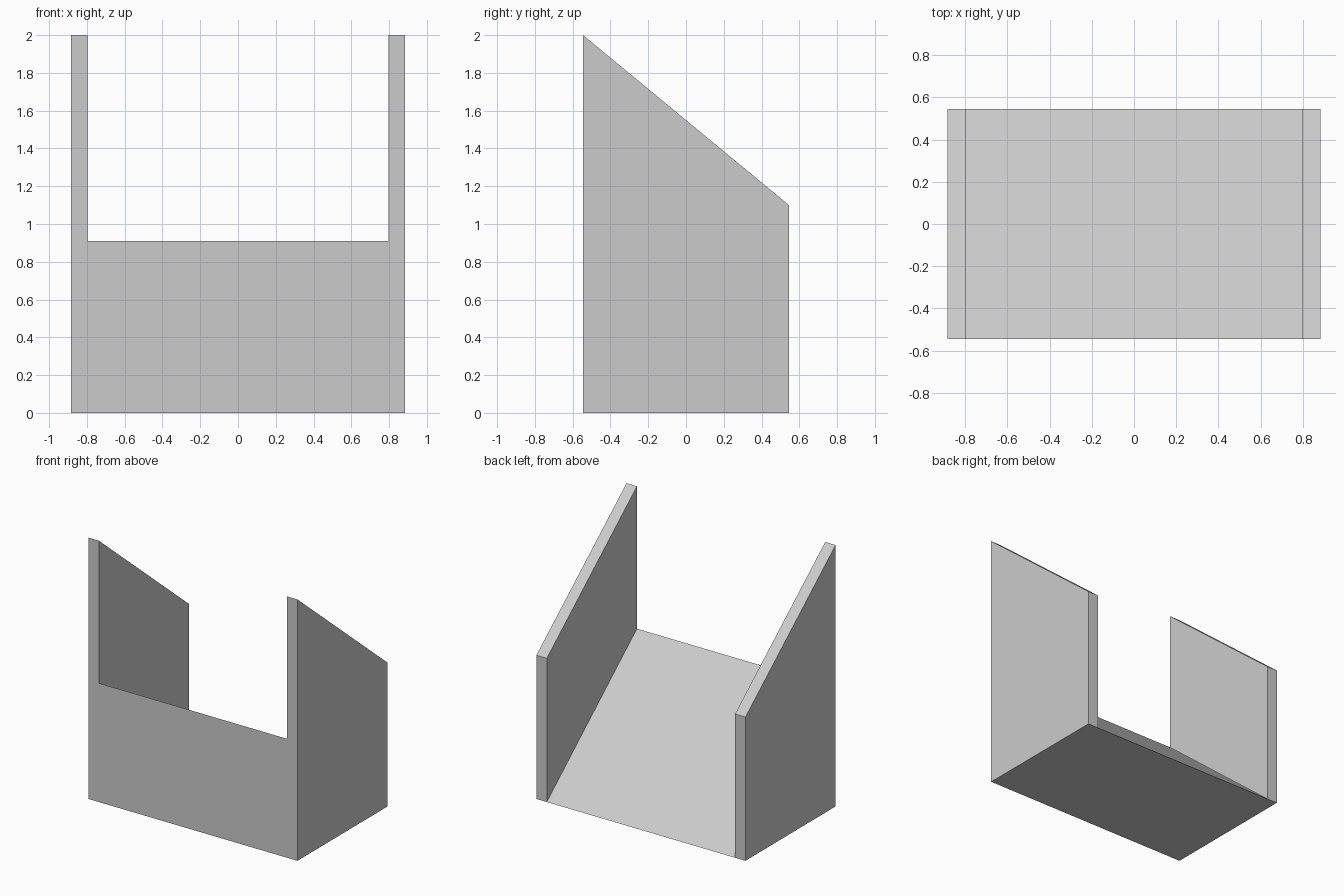
import bpy
import bmesh

cube = bpy.data.objects.get("Cube")
if cube:
    bpy.data.objects.remove(cube, do_unlink=True)

HALF_WIDTH, INNER, HALF_DEPTH = 0.885, 0.797, 0.545
WALL_FRONT, WALL_BACK, RAMP_FRONT = 2.0, 1.1, 0.91

grey = bpy.data.materials.new("light grey")
grey.use_nodes = True
colour = (0.6, 0.6, 0.6, 1)
grey.diffuse_color = colour
grey.node_tree.nodes["Principled BSDF"].inputs["Base Color"].default_value = colour


def extrude_profile(name, profile, x0, x1):
    """Extrude a (y, z) side profile along x into a closed solid."""
    bm = bmesh.new()
    face = bm.faces.new([bm.verts.new((x0, y, z)) for y, z in profile])
    result = bmesh.ops.extrude_face_region(bm, geom=[face], use_keep_orig=True)
    moved = [v for v in result["geom"] if isinstance(v, bmesh.types.BMVert)]
    bmesh.ops.translate(bm, verts=moved, vec=(x1 - x0, 0, 0))
    bmesh.ops.recalc_face_normals(bm, faces=bm.faces)
    mesh = bpy.data.meshes.new(name)
    bm.to_mesh(mesh)
    bm.free()
    mesh.materials.append(grey)
    obj = bpy.data.objects.new(name, mesh)
    bpy.context.collection.objects.link(obj)
    return obj


# Side walls with sloping tops
wall = [(-HALF_DEPTH, 0), (HALF_DEPTH, 0),
        (HALF_DEPTH, WALL_BACK), (-HALF_DEPTH, WALL_FRONT)]
for side, sign in (("left", 1), ("right", -1)):
    extrude_profile(side + "_wall", wall, sign * INNER, sign * HALF_WIDTH)

# Ramp wedge between the walls, falling to the floor at the back
wedge = [(-HALF_DEPTH, 0), (HALF_DEPTH, 0), (-HALF_DEPTH, RAMP_FRONT)]
extrude_profile("ramp", wedge, -INNER, INNER)
